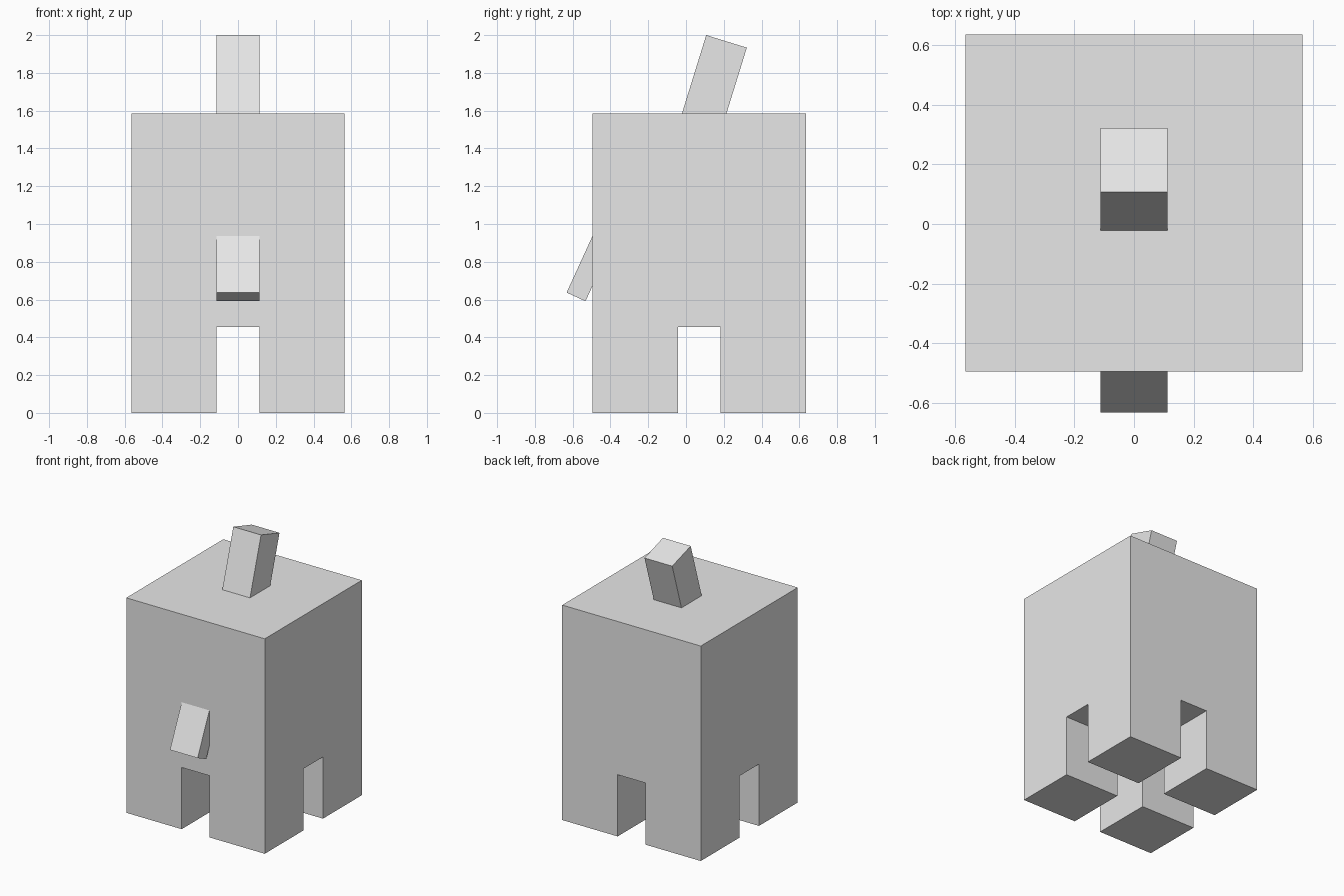
import bpy
import bmesh
import math
from mathutils import Matrix, Vector

old = bpy.data.objects.get("Cube")
if old:
    bpy.data.objects.remove(old, do_unlink=True)

# One plain grey for everything
GREY = (0.8, 0.8, 0.8, 1.0)
grey = bpy.data.materials.new("light grey")
grey.use_nodes = True
grey.diffuse_color = GREY
for node in grey.node_tree.nodes:
    if node.type == 'BSDF_PRINCIPLED':
        node.inputs["Base Color"].default_value = GREY


def finish(bm, name):
    bmesh.ops.recalc_face_normals(bm, faces=bm.faces[:])
    mesh = bpy.data.meshes.new(name)
    bm.to_mesh(mesh)
    bm.free()
    mesh.materials.append(grey)
    obj = bpy.data.objects.new(name, mesh)
    bpy.context.collection.objects.link(obj)
    return obj


def tilted_box(name, size, anchor, anchor_side, tilt):
    """Box whose +-z end edge (front side) sits at anchor, leaning about x."""
    bm = bmesh.new()
    bmesh.ops.create_cube(bm, size=1, matrix=Matrix.Diagonal((*size, 1)))
    corner = Vector((0, -size[1] / 2, anchor_side * size[2] / 2))
    place = (Matrix.Translation(anchor) @ Matrix.Rotation(tilt, 4, 'X')
             @ Matrix.Translation(-corner))
    bmesh.ops.transform(bm, matrix=place, verts=bm.verts[:])
    return finish(bm, name)


# Body: a cube whose underside corners are pulled down into four legs
SIDE, GAP, LEG, CY = 1.13, 0.226, 0.455, 0.07
bm = bmesh.new()
bmesh.ops.create_cube(bm, size=SIDE,
                      matrix=Matrix.Translation((0, 0, LEG + SIDE / 2)))
for axis in (Vector((1, 0, 0)), Vector((0, 1, 0))):
    for sign in (-1, 1):
        bmesh.ops.bisect_plane(bm, geom=bm.verts[:] + bm.edges[:] + bm.faces[:],
                               plane_co=axis * sign * GAP / 2, plane_no=axis)
feet = []
for f in bm.faces:
    c = f.calc_center_median()
    if f.normal.z < -0.9 and min(abs(c.x), abs(c.y)) > GAP / 2:
        feet.append(f)
result = bmesh.ops.extrude_face_region(bm, geom=feet)["geom"]
for v in result:
    if isinstance(v, bmesh.types.BMVert):
        v.co.z = 0
inner = [f for f in feet if f.is_valid]
if inner:
    bmesh.ops.delete(bm, geom=inner, context='FACES_ONLY')
bmesh.ops.translate(bm, vec=(0, CY, 0), verts=bm.verts[:])
bmesh.ops.recalc_face_normals(bm, faces=bm.faces[:])
bmesh.ops.dissolve_limit(bm, angle_limit=math.radians(1),
                         verts=bm.verts[:], edges=bm.edges[:])
finish(bm, "body_with_legs")

# Block leaning backwards on the roof
tilted_box("top_block", (GAP, 0.225, 0.452), (0, 0.107, 2.0), 1, math.radians(-17.2))

# Flap hanging out from the front wall
tilted_box("front_flap", (GAP, 0.11, 0.36), (0, -0.632, 0.637), -1, math.radians(-24.6))
